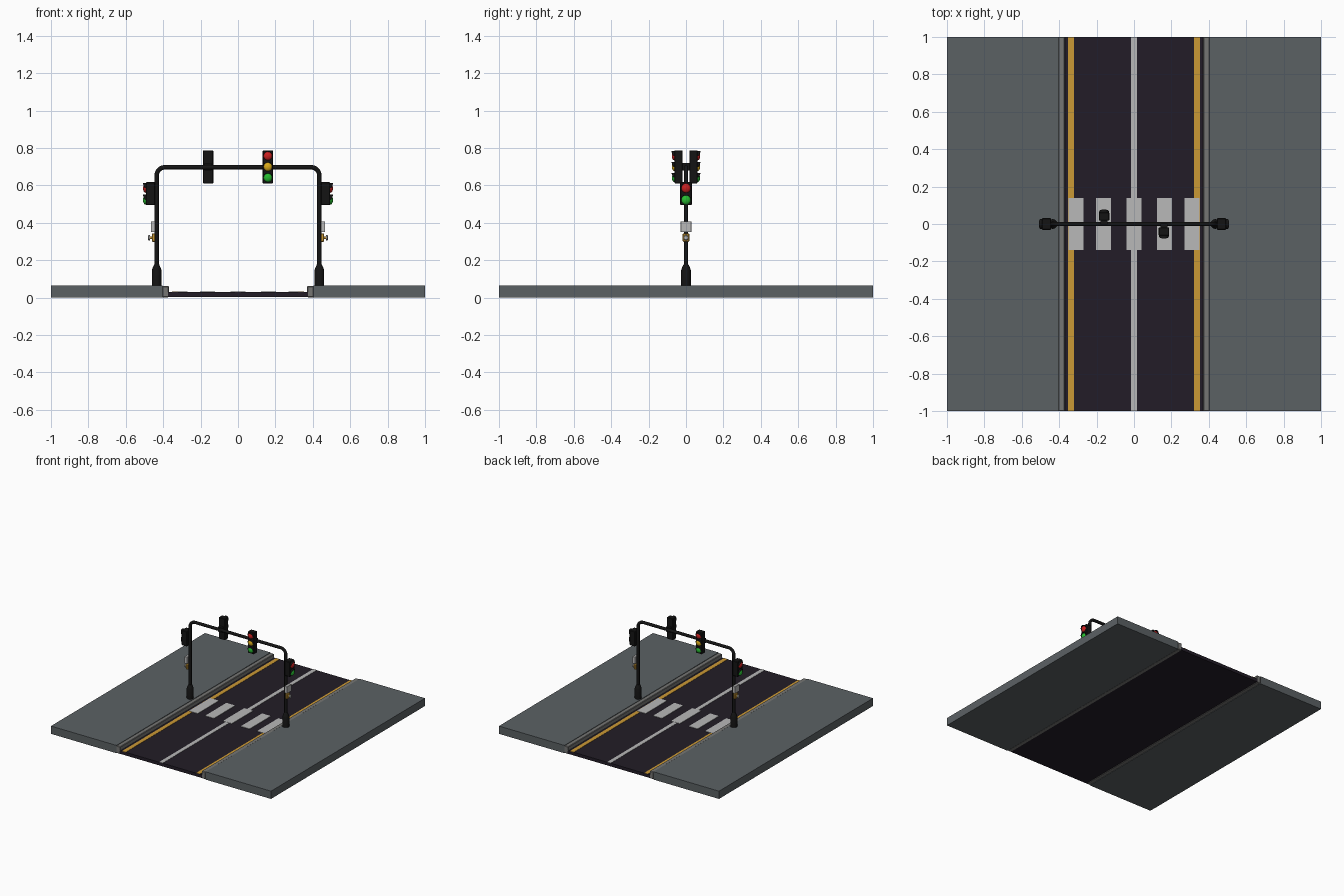
import bpy, bmesh
from math import pi, sin, cos
from mathutils import Matrix, Vector

if "Cube" in bpy.data.objects:
    bpy.data.objects.remove(bpy.data.objects["Cube"])


def material(name, rgb):
    m = bpy.data.materials.new(name)
    m.diffuse_color = (*rgb, 1)
    m.use_nodes = True
    m.node_tree.nodes["Principled BSDF"].inputs["Base Color"].default_value = m.diffuse_color
    return m


PAVE = material("pavement", (0.105, 0.12, 0.127))
KERB = material("kerb", (0.18, 0.18, 0.175))
ROAD = material("asphalt", (0.016, 0.012, 0.02))
WHITE = material("white_paint", (0.48, 0.48, 0.48))
YELLOW = material("yellow_paint", (0.6, 0.32, 0.035))
BLACK = material("black_metal", (0.007, 0.007, 0.007))
RED = material("red_lens", (0.6, 0.015, 0.015))
AMBER = material("amber_lens", (0.7, 0.4, 0.01))
GREEN = material("green_lens", (0.02, 0.5, 0.03))


def finish(name, bm, mat, matrix=Matrix(), smooth=False):
    bmesh.ops.recalc_face_normals(bm, faces=bm.faces)
    me = bpy.data.meshes.new(name)
    bm.to_mesh(me)
    bm.free()
    me.transform(matrix)
    me.materials.append(mat)
    ob = bpy.data.objects.new(name, me)
    bpy.context.collection.objects.link(ob)
    if smooth:
        bpy.ops.object.select_all(action='DESELECT')
        ob.select_set(True)
        bpy.context.view_layer.objects.active = ob
        bpy.ops.object.shade_smooth_by_angle(angle=pi / 5)
    return ob


def box(name, lo, hi, mat, matrix=Matrix(), bevel=0):
    lo, hi = Vector(lo), Vector(hi)
    bm = bmesh.new()
    bmesh.ops.create_cube(bm, size=1, matrix=Matrix.Translation((lo + hi) / 2) @ Matrix.Diagonal((*(hi - lo), 1)))
    if bevel:
        bmesh.ops.bevel(bm, geom=bm.edges[:], offset=bevel, segments=1, affect='EDGES')
    return finish(name, bm, mat, matrix)


def lathe(name, profile, mat, matrix=Matrix(), n=20):
    # Stack of (radius, height) rings around local z
    bm = bmesh.new()
    rings = [[bm.verts.new((r * cos(2 * pi * i / n), r * sin(2 * pi * i / n), z)) for i in range(n)]
             for r, z in profile]
    for a, b in zip(rings, rings[1:]):
        for i in range(n):
            bm.faces.new((a[i], a[(i + 1) % n], b[(i + 1) % n], b[i]))
    bm.faces.new(rings[0])
    bm.faces.new(rings[-1])
    return finish(name, bm, mat, matrix, True)


FORWARD = Matrix.Rotation(pi / 2, 4, 'X')  # turns local z to -y


def lens_and_visor(name, z, y, r, mat, frame):
    # Domed lens
    at = frame @ Matrix.Translation((0, y, z)) @ FORWARD
    dome = [(r * cos(a), 0.6 * r * sin(a)) for a in (i * pi / 2 / 6 for i in range(6))] + [(0.001, 0.6 * r)]
    lathe(name + "_lens", [(r, -0.005)] + dome, mat, at)
    # Curved hood over the upper part of the lens
    bm = bmesh.new()
    n, rows = 14, []
    for i in range(n + 1):
        a = pi * i / n
        depth = 0.005 + 0.011 * sin(a)
        rows.append([bm.verts.new((q * cos(a), q * sin(a), d))
                     for q, d in ((r + .003, -.003), (r + .003, depth), (r + .0005, depth), (r + .0005, -.003))])
    for p, q in zip(rows, rows[1:]):
        for k in range(4):
            bm.faces.new((p[k], p[(k + 1) % 4], q[(k + 1) % 4], q[k]))
    bm.faces.new(rows[0])
    bm.faces.new(rows[-1])
    finish(name + "_visor", bm, BLACK, at, True)


# Road surface and its painted lines
box("road", (-0.375, -1, 0.004), (0.375, 1, 0.03), ROAD)
box("centre_line", (-0.016, -1, 0.028), (0.016, 1, 0.032), WHITE)
for i, x in enumerate((-0.31, -0.162, 0, 0.162, 0.31)):
    box(f"crossing_stripe_{i}", (x - 0.04, -0.138, 0.028), (x + 0.04, 0.138, 0.0335), WHITE)

# Pavements, kerbs and edge lines on both sides
for side, s in (("left", -1), ("right", 1)):
    def span(a, b):
        return sorted((s * a, s * b))
    a, b = span(0.405, 1)
    box(side + "_pavement", (a, -1, 0), (b, 1, 0.064), PAVE)
    a, b = span(0.37, 0.406)
    box(side + "_kerb", (a, -1, 0.001), (b, 1, 0.062), KERB, bevel=0.004)
    a, b = span(0.32, 0.353)
    box(side + "_edge_line", (a, -1, 0.028), (b, 1, 0.032), YELLOW)

# Gantry: two posts joined by a beam with rounded corners
X, Z, R = 0.435, 0.697, 0.045
path = [(-X, 0.06)]
path += [(-X + R - R * cos(t), Z - R + R * sin(t)) for t in (i * pi / 16 for i in range(9))]
path += [(-x, z) for x, z in reversed(path)]
curve = bpy.data.curves.new("gantry", 'CURVE')
curve.dimensions = '3D'
curve.bevel_depth = 0.012
curve.bevel_resolution = 4
spline = curve.splines.new('POLY')
spline.points.add(len(path) - 1)
for p, (x, z) in zip(spline.points, path):
    p.co = (x, 0, z, 1)
curve.materials.append(BLACK)
gantry = bpy.data.objects.new("gantry", curve)
bpy.context.collection.objects.link(gantry)
bpy.context.view_layer.objects.active = gantry
gantry.select_set(True)
bpy.ops.object.convert(target='MESH')

# Vehicle signals hung on the beam, facing opposite ways
for name, x, turn in (("front_signal", 0.16, 0), ("back_signal", -0.16, pi)):
    f = Matrix.Translation((x, 0, 0.699)) @ Matrix.Rotation(turn, 4, 'Z')
    box(name + "_case", (-0.028, -0.062, -0.088), (0.028, -0.018, 0.088), BLACK, f, 0.003)
    box(name + "_bracket", (-0.018, -0.022, -0.02), (0.018, 0.004, 0.02), BLACK, f)
    for c, z, m in (("red", 0.058, RED), ("amber", 0, AMBER), ("green", -0.058, GREEN)):
        lens_and_visor(f"{name}_{c}", z, -0.062, 0.023, m, f)

# Post fittings, facing outwards on each side
for side, x, turn in (("left", -X, -pi / 2), ("right", X, pi / 2)):
    f = Matrix.Translation((x, 0, 0)) @ Matrix.Rotation(turn, 4, 'Z')
    lathe(side + "_post_base", [(0.026, 0.06), (0.026, 0.145), (0.022, 0.158), (0.013, 0.178)], BLACK, f)
    # Pedestrian signal
    box(side + "_walk_case", (-0.031, -0.058, 0.494), (0.031, -0.008, 0.618), BLACK, f, 0.004)
    lens_and_visor(side + "_walk_red", 0.585, -0.058, 0.025, RED, f)
    lens_and_visor(side + "_walk_green", 0.522, -0.058, 0.025, GREEN, f)
    # Sign plate box and push button
    box(side + "_sign_box", (-0.029, -0.031, 0.35), (0.029, -0.008, 0.408), WHITE, f, 0.002)
    b = f @ Matrix.Translation((0, 0, 0.32)) @ FORWARD
    box(side + "_button_case", (-0.018, -0.026, 0.298), (0.018, -0.008, 0.343), YELLOW, f, 0.004)
    lathe(side + "_button_stem", [(0.008, 0.02), (0.008, 0.036)], YELLOW, b)
    lathe(side + "_button_cap", [(0.014, 0.036), (0.014, 0.042), (0.01, 0.046)], WHITE, b)
